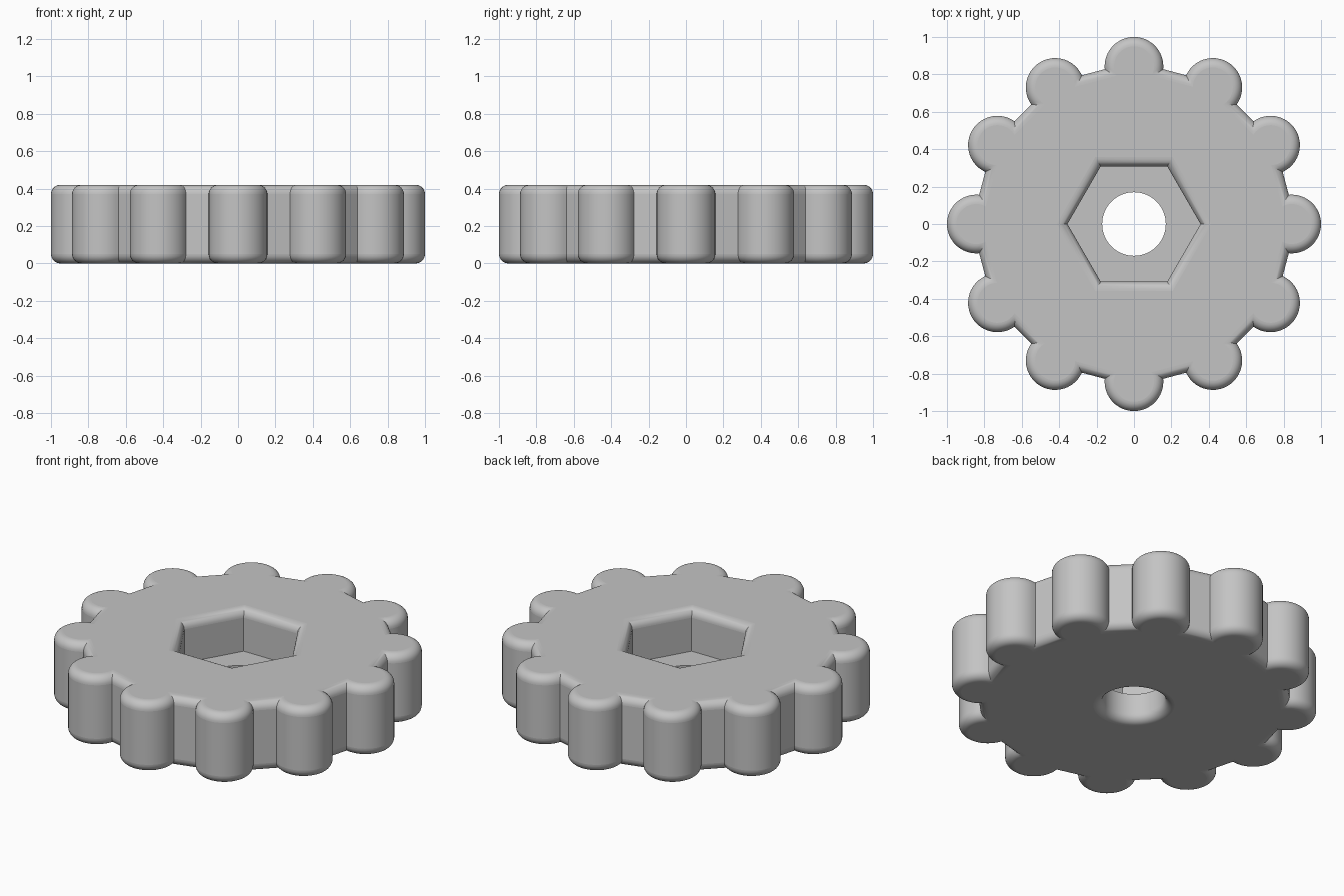
import bpy, bmesh
from math import sin, cos, acos, pi, radians

HEIGHT, FILLET, STEPS = 0.42, 0.05, 8
LOBES, LOBE_RADIUS, LOBE_CENTRE = 12, 0.157, 0.843
BODY_APOTHEM = 0.84
HEX_APOTHEM, HOLE_RADIUS, FLOOR = 0.308, 0.17, 0.17

old = bpy.data.objects.get("Cube")
if old:
    bpy.data.objects.remove(old, do_unlink=True)

grey = bpy.data.materials.new("light_grey")
grey.use_nodes = True
colour = (0.55, 0.55, 0.55, 1)
grey.diffuse_color = colour
grey.node_tree.nodes["Principled BSDF"].inputs["Base Color"].default_value = colour


def lobed_outline(inset, samples=25):
    """Outline of the twelve-sided body joined with its round grip lobes."""
    half = pi / LOBES
    r = LOBE_RADIUS - inset
    reach = half + acos((BODY_APOTHEM - inset - LOBE_CENTRE * cos(half)) / r)
    points = []
    for i in range(LOBES):
        turn = 2 * half * i
        for k in range(samples):
            a = turn + reach * (2 * k / (samples - 1) - 1)
            points.append((LOBE_CENTRE * cos(turn) + r * cos(a),
                           LOBE_CENTRE * sin(turn) + r * sin(a)))
    return points


def ring(radius, sides):
    return [(radius * cos(2 * pi * i / sides), radius * sin(2 * pi * i / sides))
            for i in range(sides)]


def hexagon(offset):
    return ring((HEX_APOTHEM + offset) / cos(pi / 6), 6)


def hole(offset):
    return ring(HOLE_RADIUS + offset, 64)


# Quarter-round steps: (inset from the wall, distance from the flat face)
arc = [(FILLET * (1 - sin(t)), FILLET * (1 - cos(t)))
       for t in (pi / 2 * i / STEPS for i in range(STEPS + 1))]

bm = bmesh.new()


def loft(sections):
    """Skin a stack of (outline, height) sections; return the end edge loops."""
    rows = [[bm.verts.new((x, y, z)) for x, y in pts] for pts, z in sections]
    n = len(rows[0])
    for low, high in zip(rows, rows[1:]):
        for i in range(n):
            j = (i + 1) % n
            bm.faces.new((low[i], low[j], high[j], high[i]))
    return [[bm.edges.get((row[i], row[(i + 1) % n])) for i in range(n)]
            for row in (rows[0], rows[-1])]


# Outer wall with rounded lower and upper rims
outer_bottom, outer_top = loft(
    [(lobed_outline(d), h) for d, h in arc]
    + [(lobed_outline(d), HEIGHT - h) for d, h in reversed(arc)])

# Hexagonal pocket with a rounded mouth
pocket_floor, pocket_top = loft(
    [(hexagon(0), FLOOR)]
    + [(hexagon(d), HEIGHT - h) for d, h in reversed(arc)])

# Round through hole with a rounded lower mouth
hole_bottom, hole_top = loft(
    [(hole(d), h) for d, h in arc] + [(hole(0), FLOOR)])

# Flat top, pocket floor and underside
for outside, inside in ((outer_top, pocket_top), (pocket_floor, hole_top),
                        (outer_bottom, hole_bottom)):
    bmesh.ops.triangle_fill(bm, edges=outside + inside, use_beauty=True)

bmesh.ops.recalc_face_normals(bm, faces=bm.faces)
bm.normal_update()


def is_flat(face):
    return abs(face.normal.z) < 0.01 or abs(face.normal.z) > 0.998


# Smooth rounds, crisp creases and clean flats
for face in bm.faces:
    face.smooth = True
for edge in bm.edges:
    if len(edge.link_faces) == 2:
        a, b = edge.link_faces
        edge.smooth = (edge.calc_face_angle(0) < radians(30)
                       and is_flat(a) == is_flat(b))

mesh = bpy.data.meshes.new("lobed_knob")
bm.to_mesh(mesh)
bm.free()
mesh.materials.append(grey)
bpy.context.collection.objects.link(bpy.data.objects.new("lobed_knob", mesh))
